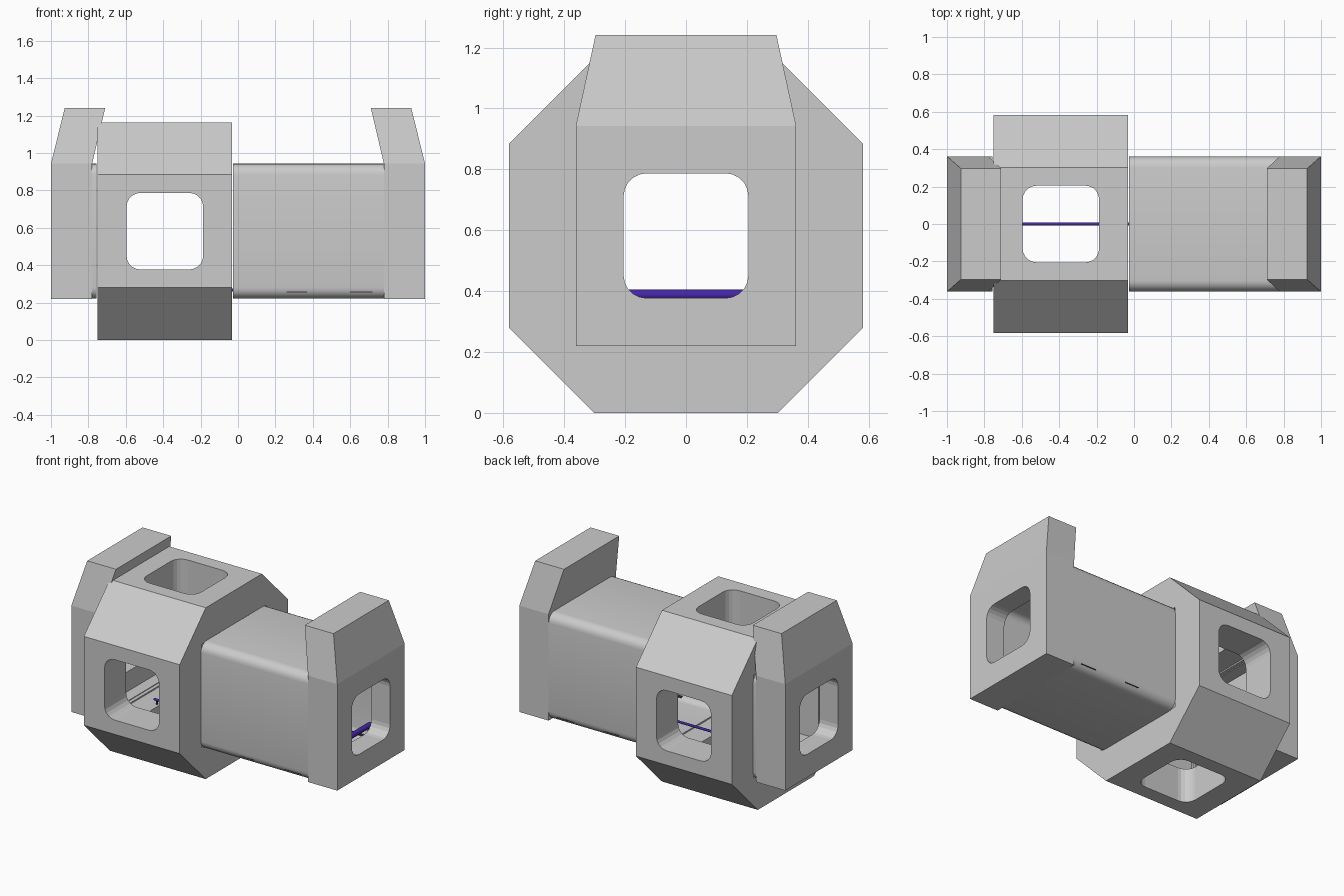
import bpy, bmesh, math
from mathutils import Vector

if "Cube" in bpy.data.objects:
    bpy.data.objects.remove(bpy.data.objects["Cube"])

CZ = 0.582  # height of the module's long axis


def material(name, rgb):
    m = bpy.data.materials.new(name)
    m.diffuse_color = (*rgb, 1)
    m.use_nodes = True
    m.node_tree.nodes["Principled BSDF"].inputs["Base Color"].default_value = m.diffuse_color
    return m


blue = material("blue_paint", (0.06, 0.02, 0.38))
dark = material("dark_metal", (0.04, 0.04, 0.04))


def loft(name, rings, mat=None):
    """Closed solid through a list of equally sized point rings."""
    bm = bmesh.new()
    vs = [[bm.verts.new(p) for p in r] for r in rings]
    n = len(rings[0])
    for a, b in zip(vs, vs[1:]):
        for i in range(n):
            j = (i + 1) % n
            bm.faces.new((a[i], a[j], b[j], b[i]))
    bm.faces.new(vs[0])
    bm.faces.new(vs[-1])
    bmesh.ops.recalc_face_normals(bm, faces=bm.faces)
    me = bpy.data.meshes.new(name)
    bm.to_mesh(me)
    bm.free()
    ob = bpy.data.objects.new(name, me)
    bpy.context.collection.objects.link(ob)
    if mat:
        me.materials.append(mat)
    return ob


def prism(name, outline, axis, a, b, centre=(0, 0, CZ), mat=None):
    """Extrude a 2D outline along x, y or z between a and b."""
    def place(u, v, t):
        x, y, z = centre
        return {"x": (t, y + u, z + v), "y": (x + u, t, z + v), "z": (x + u, y + v, t)}[axis]
    return loft(name, [[place(u, v, t) for u, v in outline] for t in (a, b)], mat)


def rounded(h, r, seg):
    pts = []
    for k, (sx, sy) in enumerate(((1, 1), (-1, 1), (-1, -1), (1, -1))):
        for i in range(seg + 1):
            t = math.radians(90 * (k + i / seg))
            pts.append((sx * (h - r) + r * math.cos(t), sy * (h - r) + r * math.sin(t)))
    return pts


def square(h):
    return [(h, h), (-h, h), (-h, -h), (h, -h)]


def cut(ob, cutter):
    m = ob.modifiers.new("cut", "BOOLEAN")
    m.operation, m.solver, m.object = "DIFFERENCE", "EXACT", cutter
    bpy.context.view_layer.objects.active = ob
    bpy.ops.object.modifier_apply(modifier=m.name)
    bpy.data.objects.remove(cutter, do_unlink=True)


def smooth(ob, angle):
    bpy.ops.object.select_all(action="DESELECT")
    ob.select_set(True)
    bpy.context.view_layer.objects.active = ob
    bpy.ops.object.shade_smooth_by_angle(angle=math.radians(angle))


def rod(name, p, q, r, mat):
    p, q = Vector(p), Vector(q)
    bpy.ops.mesh.primitive_cylinder_add(vertices=12, radius=r, depth=(q - p).length,
                                        location=(p + q) / 2)
    ob = bpy.context.object
    ob.name = name
    ob.rotation_euler = (q - p).to_track_quat("Z", "Y").to_euler()
    ob.data.materials.append(mat)
    smooth(ob, 40)


window = rounded(0.205, 0.075, 5)

# Octagonal hub with a square passage and four windows
octagon = [(0.302, -CZ), (CZ, -0.302), (CZ, 0.302), (0.302, CZ),
           (-0.302, CZ), (-CZ, 0.302), (-CZ, -0.302), (-0.302, -CZ)]
hub = prism("octagonal_hub", octagon, "x", -0.752, -0.031)
cut(hub, prism("c", square(0.35), "x", -0.9, 0.1))
cut(hub, prism("c", window, "y", -1, 1, (-0.391, 0, CZ)))
cut(hub, prism("c", window, "z", -1, 2, (-0.391, 0, 0)))

# Rounded square tubes on either side of the hub
for name, a, b in (("long_tube", -0.026, 0.785), ("short_tube", -0.785, -0.757)):
    tube = prism(name, rounded(0.361, 0.06, 5), "x", a, b)
    cut(tube, prism("c", rounded(0.345, 0.05, 5), "x", a - 0.1, b + 0.1))
    smooth(tube, 40)

# End collars with inward leaning crowns
for side, s in (("right", 1), ("left", -1)):
    rings = []
    for z, x0, x1, w in ((0.22, 0.78, 1.0, 0.362), (0.943, 0.78, 1.0, 0.362),
                         (1.242, 0.71, 0.926, 0.297)):
        rings.append([(s * x0, -w, z), (s * x1, -w, z), (s * x1, w, z), (s * x0, w, z)])
    collar = loft(side + "_collar", rings)
    lo, hi = sorted((s * 0.6, s * 0.86))
    cut(collar, prism("c", square(0.34), "x", lo, hi))
    lo, hi = sorted((s * 0.8, s * 1.1))
    cut(collar, prism("c", window, "x", lo, hi))

# Floor rail running along the passage, on paired feet
rod("floor_rail", (-0.63, 0, 0.268), (0.7, 0, 0.268), 0.008, blue)
for x in (-0.61, -0.29, -0.27, 0.1, 0.4, 0.68):
    rod("rail_foot", (x, 0, 0.238), (x, 0, 0.266), 0.006, dark)

# Handrail across the right doorway
rod("door_rail", (0.82, -0.25, 0.388), (0.82, 0.25, 0.388), 0.018, blue)
for y in (-0.235, 0.235):
    rod("door_rail_foot", (0.82, y, 0.242), (0.82, y, 0.385), 0.008, dark)

# Dark side rails, whose edges just show through the lower tube wall
for s in (-1, 1):
    for a, b in ((0.26, 0.37), (0.6, 0.72)):
        prism("side_rail", [(-0.02, -0.003), (0.02, -0.003), (0.02, 0.003), (-0.02, 0.003)],
              "x", a, b, (0, s * 0.3365, 0.256), dark)
